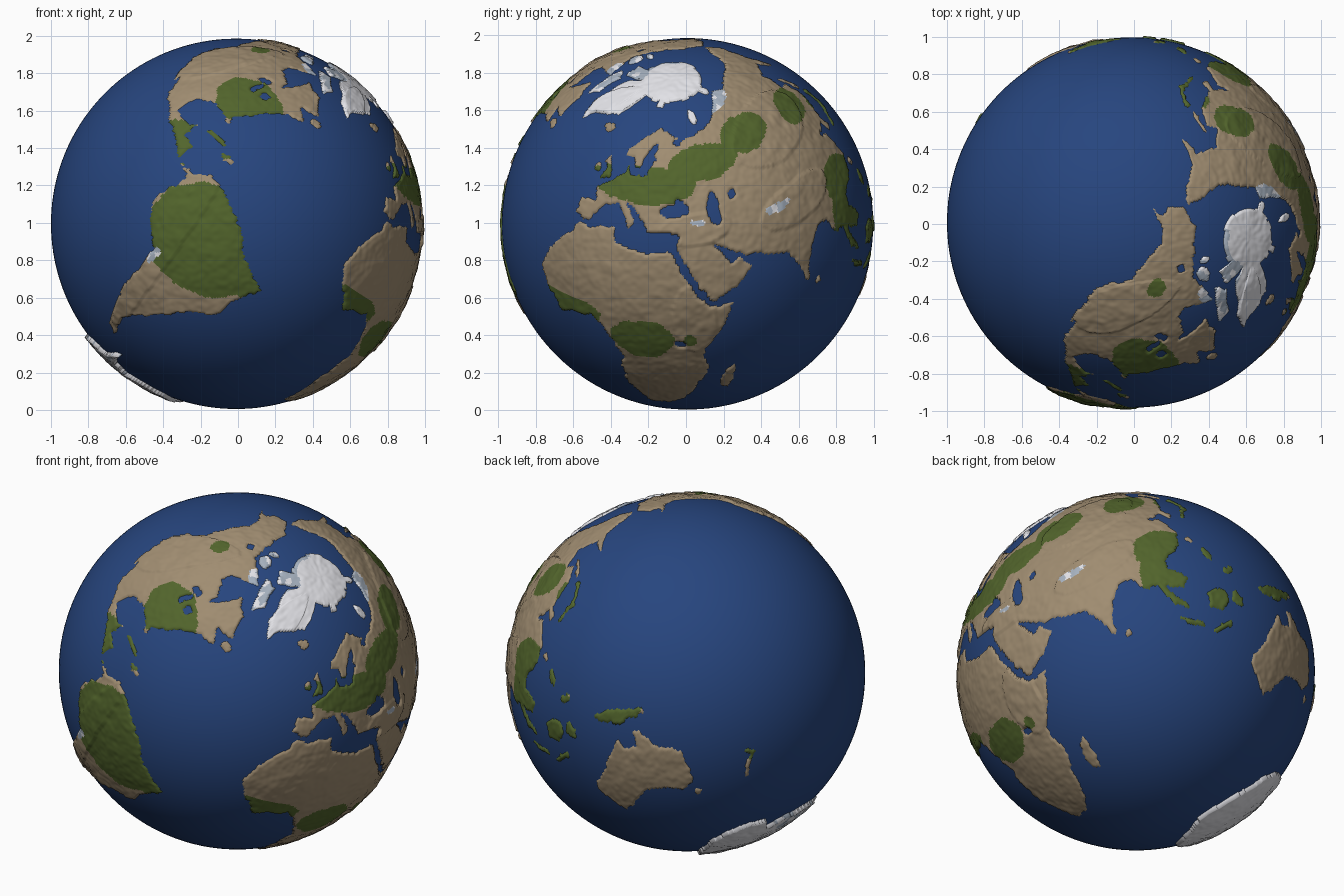
import bpy
import bmesh
import math
from mathutils import Vector, noise

if "Cube" in bpy.data.objects:
    bpy.data.objects.remove(bpy.data.objects["Cube"], do_unlink=True)

# Globe frame: tilted pole, prime meridian direction and east direction
CENTRE = Vector((-0.01, 0.008, 0.995))
RADIUS = 0.99
POLE = Vector((0.63, -0.09, 0.77)).normalized()
EAST = POLE.cross(Vector((0.59, -0.56, -0.55))).normalized()
PRIME = EAST.cross(POLE)
STEP = 0.6
COLUMNS, ROWS = round(360 / STEP), round(180 / STEP)


def make_material(name, colour):
    mat = bpy.data.materials.new(name)
    mat.use_nodes = True
    mat.diffuse_color = (*colour, 1)
    shader = mat.node_tree.nodes["Principled BSDF"]
    shader.inputs["Base Color"].default_value = (*colour, 1)
    shader.inputs["Roughness"].default_value = 0.8
    return mat


OCEAN = make_material("ocean blue", (0.02, 0.06, 0.21))
LAND_PALETTE = [make_material("dry land tan", (0.35, 0.265, 0.165)),
                make_material("forest green", (0.085, 0.13, 0.025)),
                make_material("ice white", (0.82, 0.82, 0.86)),
                make_material("frost grey", (0.38, 0.44, 0.52))]
TAN, GREEN, WHITE, FROST = range(len(LAND_PALETTE))


def direction(lon, lat):
    lon, lat = math.radians(lon), math.radians(lat)
    return (PRIME * math.cos(lon) + EAST * math.sin(lon)) * math.cos(lat) + POLE * math.sin(lat)


def in_outline(x, y, points):
    inside = False
    for (ax, ay), (bx, by) in zip(points, points[1:] + points[:1]):
        if (ay > y) != (by > y) and x < ax + (bx - ax) * (y - ay) / (by - ay):
            inside = not inside
    return inside


def in_ovals(x, y, ovals):
    return any(((x - cx) / rx) ** 2 + ((y - cy) / ry) ** 2 < 1 for cx, cy, rx, ry in ovals)


def ragged(lon, lat):
    """Shift a position a little so that straight borders become natural."""
    p = direction(lon, lat)
    shift = noise.noise_vector(p * 9) * 1.1 + noise.noise_vector(p * 28) * 0.8
    return lon + shift.x, lat + shift.y * 0.8


# Ovals as longitude, latitude and their half widths
FORESTS = [(-59, -5, 20, 17), (-40, -8, 6, 4), (-87, 13, 9, 7), (-82, 38, 15, 9), (-115, 56, 5, 3),
           (-5, 7, 13, 4), (21, 1, 10, 7), (36, 1, 2, 2), (18, 51, 28, 6), (52, 57, 20, 6),
           (85, 60, 17, 6), (123, 52, 12, 6), (109, 27, 10, 7), (102, 15, 9, 10), (115, 0, 25, 9),
           (140, -5, 9, 6), (138, 37, 9, 9), (123, 13, 5, 7), (176, -38, 4, 3), (-77, 21, 9, 3)]
SNOWFIELDS = [(76, 35, 6, 1.5), (44, 39, 3, 1), (-69, -19, 1.5, 3), (90, 75, 25, 4), (-85, 68, 14, 3)]
MOUNTAINS = [(85, 33, 18, 6), (-69, -20, 5, 35), (-112, 45, 10, 18), (42, 37, 14, 5),
             (-42, 72, 12, 9), (38, 8, 7, 12), (100, 55, 30, 10)]
LAKES = [(34, 43, 6, 2), (51, 42, 2.5, 5), (-87, 44, 1, 2), (-88, 48, 3, 1), (-81, 44, 2, 1.2),
         (33, -1, 1.5, 1.2), (60, 45, 1.5, 1), (-122, 65, 3, 1), (36, 46, 2, 0.8)]


def paint_land(lon, lat, p):
    if in_ovals(lon, lat, SNOWFIELDS):
        return WHITE if noise.noise(p * 25) > 0.1 else FROST
    return GREEN if in_ovals(lon, lat, FORESTS) else TAN


def paint_arctic(lon, lat, p):
    if lat < 81.5 and -165 < lon < -65:
        return FROST if lat > 79 or noise.noise(p * 25) < 0.1 else WHITE
    return WHITE


def paint_antarctic(lon, lat, p):
    return FROST if lon < -40 and noise.noise(p * 20) > 0.2 else WHITE


def build_landmass(name, outlines, islands=(), paint=paint_land, base=0.008):
    # Choose the grid cells that lie on land
    boxes = [(min(x for x, _ in o), max(x for x, _ in o),
              min(y for _, y in o), max(y for _, y in o), o) for o in outlines]
    boxes += [(cx - rx, cx + rx, cy - ry, cy + ry, None) for cx, cy, rx, ry in islands]
    cells = {}
    for west, east, south, north, outline in boxes:
        for j in range(max(0, int((south + 88) / STEP)), min(ROWS, int((north + 92) / STEP))):
            for i in range(int((west - 2) // STEP), int((east + 2) // STEP)):
                key = (i % COLUMNS, j)
                if key in cells:
                    continue
                lon, lat = (i + 0.5) * STEP, (j + 0.5) * STEP - 90
                x, y = ragged(lon, lat)
                land = in_outline(x, y, outline) if outline else in_ovals(x, y, islands)
                if land and not in_ovals(x, y, LAKES):
                    cells[key] = paint(x, y, direction(lon, lat))

    # Raise the cells into relief, with the shore dipping under the water
    bm = bmesh.new()
    verts = {}

    def vertex(i, j):
        key = (i % COLUMNS, j)
        if key not in verts:
            lon = (key[0] * STEP + 180) % 360 - 180
            lat = j * STEP - 90
            p = direction(lon, lat)
            around = [((i - a) % COLUMNS, j - b) for a in (0, 1) for b in (0, 1)
                      if 0 <= j - b < ROWS]
            height = -0.003
            if all(c in cells for c in around):
                height = base + 0.004 * noise.noise(p * 12) + 0.003 * noise.noise(p * 35)
                if in_ovals(lon, lat, MOUNTAINS):
                    height += 0.006 + 0.004 * noise.noise(p * 18)
            verts[key] = bm.verts.new(CENTRE + p * (RADIUS + height))
        return verts[key]

    for (i, j), colour in cells.items():
        face = bm.faces.new([vertex(i, j), vertex(i + 1, j), vertex(i + 1, j + 1), vertex(i, j + 1)])
        face.material_index = colour
        face.smooth = True
    bmesh.ops.remove_doubles(bm, verts=bm.verts, dist=0.00002)
    mesh = bpy.data.meshes.new(name)
    bm.to_mesh(mesh)
    bm.free()
    for mat in LAND_PALETTE:
        mesh.materials.append(mat)
    bpy.context.collection.objects.link(bpy.data.objects.new(name, mesh))


# Ocean ball
bpy.ops.mesh.primitive_uv_sphere_add(segments=160, ring_count=80, radius=RADIUS, location=CENTRE)
ocean = bpy.context.object
ocean.name = "ocean"
ocean.data.materials.append(OCEAN)
bpy.ops.object.shade_smooth()

# Africa and its large island
africa = [(-17, 15), (-16, 22), (-10, 30), (-6, 35), (10, 37), (11, 33), (20, 31), (32, 31),
          (37, 21), (43, 12), (51, 12), (47, 4), (40, -4), (40, -15), (35, -24), (31, -30),
          (25, -34), (18, -34), (12, -18), (13, -8), (9, 3), (4, 6), (-8, 4), (-13, 9)]
madagascar = [(49, -12), (50, -16), (47, -25), (44, -23), (44, -17)]
build_landmass("africa", [africa, madagascar])

# Europe and Asia, as overlapping regions
europe = [(-9, 37), (-9, 43), (-2, 43), (-4, 48), (3, 51), (8, 54), (9, 57), (11, 54), (20, 55),
          (23, 59), (30, 60), (60, 60), (60, 36), (27, 37), (23, 37), (19, 42), (13, 45), (18, 40),
          (16, 38), (9, 44), (3, 43), (-1, 37), (-5, 36)]
scandinavia = [(5, 59), (5, 62), (14, 68), (25, 71), (41, 67), (34, 65), (41, 64), (41, 59), (30, 59),
               (22, 60), (25, 65), (21, 64), (17, 60), (16, 56), (13, 56), (10, 59)]
asia = [(40, 59), (40, 66), (68, 69), (80, 73), (104, 77), (113, 74), (140, 73), (160, 70),
        (179, 69), (190, 66), (178, 63), (163, 60), (157, 51), (156, 58), (142, 59), (135, 54),
        (141, 52), (139, 47), (128, 39), (129, 35), (126, 35), (125, 39), (118, 39), (122, 37),
        (121, 30), (116, 23), (108, 21), (90, 22), (70, 22), (62, 25), (57, 26), (50, 30),
        (36, 33), (35, 36), (27, 37), (40, 45)]
arabia = [(35, 29), (34, 31), (36, 37), (48, 31), (52, 25), (56, 26), (60, 22), (54, 17), (44, 13), (39, 21)]
india = [(66, 26), (73, 20), (77, 8), (80, 14), (88, 22), (92, 26), (80, 30)]
indochina = [(91, 23), (94, 16), (98, 15), (99, 7), (104, 1), (102, 7), (100, 13), (105, 9),
             (109, 12), (106, 18), (109, 22)]
britain = [(-5, 50), (1, 51), (1, 53), (-2, 57), (-4, 59), (-6, 56), (-3, 54)]
japan = [(130, 31), (135, 34), (140, 35), (142, 40), (145, 43), (142, 45), (139, 38), (131, 34)]
build_landmass("eurasia", [europe, scandinavia, asia, arabia, india, indochina, britain, japan],
               [(-8, 53, 2, 1.5), (-19, 65, 5, 1.5), (81, 7, 1, 1.5), (143, 50, 1, 4), (121, 24, 1, 1.5)])

# Australia and the nearby islands
australia = [(114, -22), (122, -18), (129, -15), (136, -12), (135, -15), (140, -17), (142, -11),
             (146, -19), (153, -26), (150, -37), (144, -39), (138, -35), (131, -32), (124, -33), (115, -34)]
new_guinea = [(131, -1), (141, -3), (148, -7), (150, -10), (144, -8), (138, -8), (133, -4)]
sumatra = [(95, 5), (104, -2), (106, -6), (101, -3)]
new_zealand = [(173, -35), (178, -38), (175, -41), (170, -46), (167, -46), (172, -41), (174, -39)]
build_landmass("australia_and_islands", [australia, new_guinea, sumatra, new_zealand],
               [(114, 1, 4.5, 4), (110, -7.5, 5, 1), (121, -2, 2, 3), (122, 16, 1.5, 3),
                (125, 8, 2, 2), (147, -42, 2, 1.5)])

# The Americas
north_america = [(-168, 66), (-156, 71), (-128, 70), (-110, 68), (-95, 69), (-82, 68), (-87, 64),
                 (-94, 60), (-92, 57), (-82, 55), (-80, 51), (-79, 55), (-77, 62), (-70, 60),
                 (-64, 59), (-56, 52), (-66, 50), (-60, 46), (-66, 44), (-70, 42), (-76, 36),
                 (-81, 31), (-80, 25), (-83, 29), (-90, 30), (-97, 27), (-97, 20), (-91, 19),
                 (-87, 21), (-88, 16), (-83, 15), (-82, 9), (-78, 9), (-78, 7), (-85, 10),
                 (-92, 14), (-105, 20), (-112, 29), (-110, 23), (-115, 30), (-121, 35), (-124, 42),
                 (-124, 49), (-133, 56), (-142, 60), (-152, 59), (-163, 55), (-158, 59), (-165, 61)]
south_america = [(-78, 8), (-72, 12), (-62, 10), (-51, 4), (-49, 0), (-35, -6), (-39, -14),
                 (-41, -22), (-48, -27), (-57, -37), (-65, -42), (-68, -52), (-67, -56), (-74, -53),
                 (-74, -37), (-70, -18), (-76, -14), (-81, -5), (-77, 3)]
build_landmass("americas", [north_america, south_america],
               [(-56, 49, 3, 1.5), (-79, 22, 5, 1), (-71, 19, 3, 1)])

# Polar ice cap with the frozen northern islands
polar_cap = [(-190, 80), (190, 80), (190, 99), (-190, 99)]
greenland = [(-44, 60), (-40, 65), (-22, 70), (-18, 77), (-20, 83), (-60, 82), (-70, 77), (-55, 70), (-53, 66)]
baffin = [(-65, 62), (-62, 67), (-75, 73), (-90, 73), (-85, 70), (-73, 66)]
ellesmere = [(-80, 75), (-62, 82), (-95, 82), (-100, 76)]
build_landmass("arctic_ice", [polar_cap, greenland, baffin, ellesmere],
               [(-108, 71, 8, 2), (-121, 73, 4, 2), (57, 73, 4, 3), (18, 79, 7, 1.5), (98, 79, 6, 1.5)],
               paint_arctic, 0.011)

# Southern ice continent
antarctica = [(-190, -99), (-190, -78), (-150, -77), (-120, -74), (-100, -73), (-75, -73),
              (-66, -67), (-57, -63), (-62, -70), (-60, -75), (-40, -78), (-20, -73), (0, -70),
              (30, -69), (55, -66), (90, -66), (130, -66), (150, -68), (170, -72), (165, -78),
              (190, -78), (190, -99)]
build_landmass("antarctica", [antarctica], (), paint_antarctic, 0.022)
